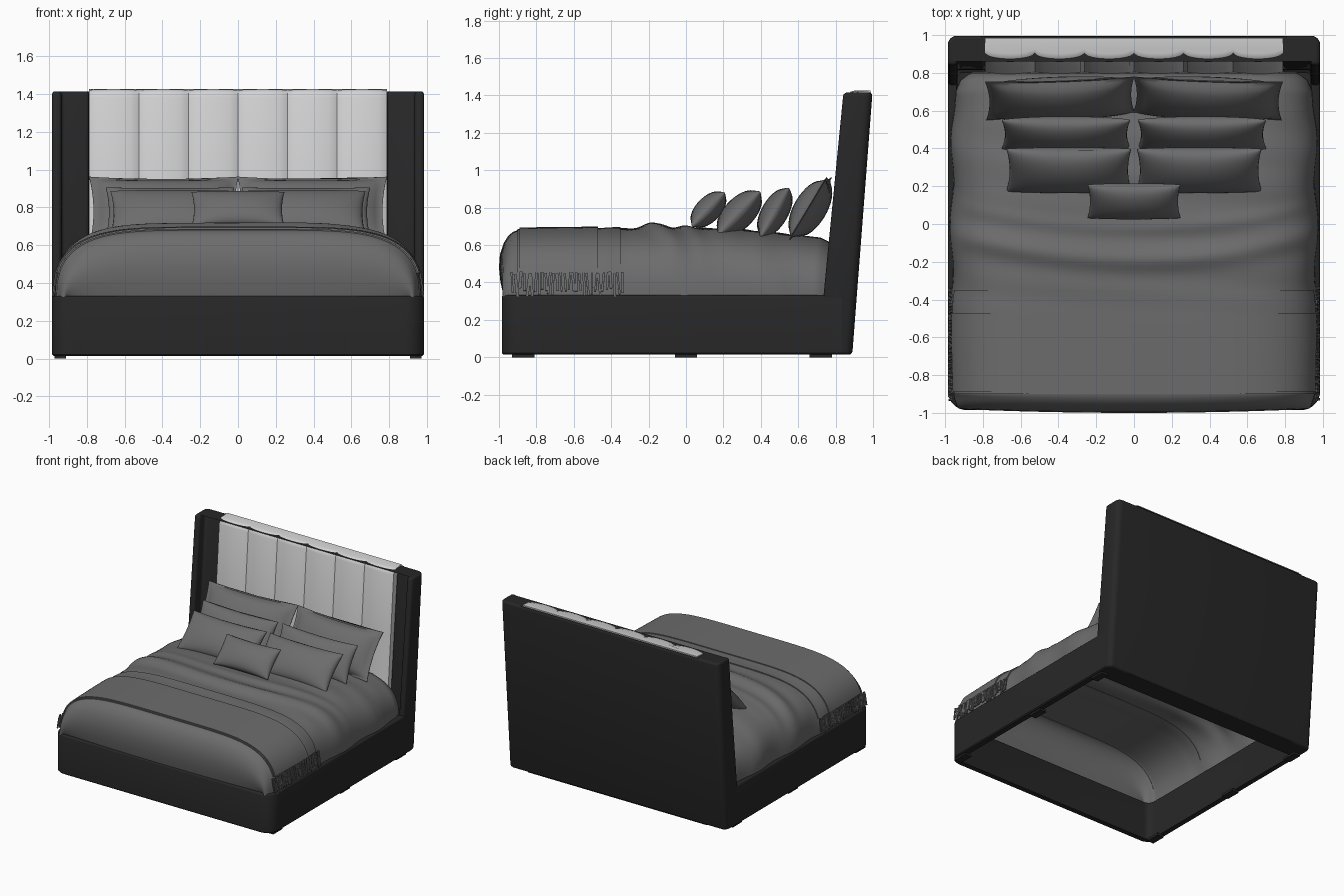
import bpy, bmesh, math, random
from mathutils import Matrix, Vector

if "Cube" in bpy.data.objects:
    bpy.data.objects.remove(bpy.data.objects["Cube"])

random.seed(4)


def material(name, r, g, b):
    m = bpy.data.materials.new(name)
    m.diffuse_color = (r, g, b, 1)
    m.use_nodes = True
    m.node_tree.nodes["Principled BSDF"].inputs["Base Color"].default_value = m.diffuse_color
    return m


DARK = material("charcoal upholstery", 0.02, 0.02, 0.02)
GREY = material("grey linen", 0.15, 0.15, 0.15)
WHITE = material("off white fabric", 0.65, 0.65, 0.65)


def finish(name, bm, mat, angle=40, bevel=0):
    bmesh.ops.recalc_face_normals(bm, faces=bm.faces[:])
    me = bpy.data.meshes.new(name)
    bm.to_mesh(me)
    bm.free()
    me.materials.append(mat)
    ob = bpy.data.objects.new(name, me)
    bpy.context.collection.objects.link(ob)
    bpy.ops.object.select_all(action='DESELECT')
    ob.select_set(True)
    bpy.context.view_layer.objects.active = ob
    if bevel:
        mod = ob.modifiers.new("soft edges", 'BEVEL')
        mod.width, mod.segments = bevel, 3
        mod.limit_method, mod.angle_limit = 'ANGLE', math.radians(40)
        bpy.ops.object.modifier_apply(modifier=mod.name)
    bpy.ops.object.shade_smooth_by_angle(angle=math.radians(angle))
    return ob


def loft(name, rows, mat, wrap=False, caps=False, loop=False, angle=40, bevel=0):
    """Skin a list of equally long point rows."""
    bm = bmesh.new()
    vs = [[bm.verts.new(p) for p in row] for row in rows]
    n, m = len(vs), len(vs[0])
    for i in range(n if loop else n - 1):
        a, b = vs[i], vs[(i + 1) % n]
        for j in range(m if wrap else m - 1):
            k = (j + 1) % m
            bm.faces.new((a[j], a[k], b[k], b[j]))
    if caps:
        bm.faces.new(vs[0])
        bm.faces.new(vs[-1])
    return finish(name, bm, mat, angle, bevel)


def interp(table, y):
    if y <= table[0][0]:
        return table[0][1]
    for (a, p), (b, q) in zip(table, table[1:]):
        if y <= b:
            t = (y - a) / (b - a)
            return p + (q - p) * t
    return table[-1][1]


# bed frame: hollow ring with rounded corners
def rounded_ring(inset, z):
    pts = []
    x, y0, y1 = 0.985 - inset, -0.985 + inset, 0.865 - inset
    for cx, cy, start, r in ((1, 1, 0, 0.03), (-1, 1, 90, 0.03),
                             (-1, -1, 180, 0.10), (1, -1, 270, 0.10)):
        r = max(r - inset, 0.01)
        px, py = cx * (x - r), (y1 - r if cy > 0 else y0 + r)
        for i in range(9):
            a = math.radians(start + 90 * i / 8)
            pts.append((px + r * math.cos(a), py + r * math.sin(a), z))
    return pts


loft("bed_frame", [rounded_ring(i, z) for i, z in
                   ((0.008, 0.015), (0, 0.023), (0, 0.32), (0.003, 0.328), (0.01, 0.332),
                    (0.045, 0.332), (0.05, 0.325), (0.05, 0.015))],
     DARK, wrap=True, loop=True)

# low feet
bm = bmesh.new()
for sx in (-1, 1):
    for y in (-0.87, 0, 0.72):
        bmesh.ops.create_cube(bm, size=1, matrix=Matrix.Translation((sx * 0.94, y, 0.01))
                              @ Matrix.Diagonal((0.06, 0.12, 0.02, 1)))
finish("feet", bm, DARK)


# headboard: leaning C-shaped shell with side wings
def back_y(z):
    return 0.888 + 0.077 * z


def headboard_ring(z):
    d = 0.185 - 0.021 * z
    half = [(0.79, 0.023), (0.79, 0.5 * d), (0.935, 0.5 * d), (0.935, d), (0.985, d)]
    for i in range(7):
        a = math.radians(90 * i / 6)
        half.append((0.94 + 0.045 * math.cos(a), 0.045 - 0.045 * math.sin(a)))
    full = half + [(-x, y) for x, y in reversed(half)]
    return [(x, back_y(z) - y, z) for x, y in full]


loft("headboard_shell", [headboard_ring(z) for z in (0.015, 1.415)], DARK,
     wrap=True, caps=True, bevel=0.018)


# channelled cushion panel, six vertical tufts
def channel_ring(z, inset):
    pts, steps, cols = [], 12, 6
    w = 0.788
    for i in range(steps * cols + 1):
        f = i / steps
        bulge = abs(math.sin(math.pi * f)) ** 0.55
        pts.append((-w + 2 * w * i / (steps * cols),
                    back_y(z) - 0.112 - 0.024 * bulge + inset, z - 0.006 * (1 - bulge) * (z > 1)))
    return pts + [(w, back_y(z) - 0.012, z), (-w, back_y(z) - 0.012, z)]


loft("headboard_cushion", [channel_ring(z, i) for z, i in
                           ((0.33, 0), (0.9, 0), (1.385, 0), (1.408, 0.006), (1.42, 0.018), (1.426, 0.04))],
     WHITE, wrap=True, caps=True)

# bedding surface: arched cross-section swept along y
TOP = [(-0.9, 0.68), (-0.45, 0.685), (-0.1, 0.692), (0.25, 0.69), (0.72, 0.64), (0.78, 0.61), (0.8, 0.56), (0.806, 0.33)]
WIDE = [(-0.9, 0.96), (-0.6, 0.968), (0.4, 0.965), (0.7, 0.945), (0.76, 0.92), (0.79, 0.88), (0.806, 0.85)]
BASE = 0.325


def section(y, zt, w, k, off=0.0):
    h = max(0, 1 - abs(k) ** 5) ** 0.4
    z = BASE + (zt + off - BASE) * h
    x = (w + off) * k
    if -0.5 < y < 0.7:          # soft folds across the top and down the drape
        env = min(1, (y + 0.5) / 0.15, (0.7 - y) / 0.2)
        ridge = 0.028 * math.exp(-((y + 0.19 - 0.14 * k * k) / 0.06) ** 2)
        ridge += 0.012 * math.exp(-((y + 0.02 - 0.12 * k * k) / 0.04) ** 2)
        z += h * env * (ridge + 0.003 * math.sin(30 * y + 3 * k))
        x += 0.010 * env * k ** 5 * math.sin(13 * y + 5 * z)
    if y < -0.9:
        y += 0.02 * k * k
    return (x, y, z)


def row(y, off=0.0, limit=90):
    n = 72
    return [section(y, interp(TOP, y), interp(WIDE, y),
                    math.sin(math.radians(limit * (2 * i / n - 1))), off) for i in range(n + 1)]


front = [(-0.975, 0.33, 0.90), (-0.992, 0.40, 0.91), (-1.0, 0.48, 0.92), (-0.995, 0.55, 0.93),
         (-0.975, 0.61, 0.94), (-0.95, 0.65, 0.95), (-0.925, 0.67, 0.956)]
rows = [[section(y, zt, w, math.sin(math.radians(2.5 * i - 90))) for i in range(73)] for y, zt, w in front]
ys = [-0.9 + 0.02 * i for i in range(82)] + [0.74, 0.76, 0.78, 0.79, 0.8, 0.806]
rows += [row(y) for y in ys]
loft("duvet", rows, GREY, angle=70)

# folded throw at the foot, two layers
for name, y0, y1, off in (("throw_lower_layer", -0.9, -0.35, 0.007),
                          ("throw_upper_layer", -0.89, -0.47, 0.014)):
    ring = [row(y0 + (y1 - y0) * i / 24, off, 80) for i in range(25)]
    ring = [row(y0, off - 0.01, 80)] + ring + [row(y1, off - 0.01, 80)]
    loft(name, ring, GREY, angle=50)

# fringe strands along both sides of the throw
bm = bmesh.new()
for sx in (-1, 1):
    y = -0.93
    while y < -0.335:
        length = random.uniform(0.09, 0.125)
        top = random.uniform(0.445, 0.46)
        bmesh.ops.create_cube(bm, size=1, matrix=Matrix.Translation((sx * 0.972, y, top - length / 2))
                              @ Matrix.Rotation(-sx * 0.15, 4, 'Y')
                              @ Matrix.Rotation(random.uniform(-0.12, 0.12), 4, 'X')
                              @ Matrix.Diagonal((0.008, random.uniform(0.009, 0.016), length, 1)))
        y += random.uniform(0.016, 0.024)
finish("throw_fringe", bm, GREY)


# pillows: pinched cushions leaning back
def pillow(name, centre, w, h, t, tilt, pinch=0.06, flange=1.0, yaw=0):
    n = 20
    mat = (Matrix.Translation(centre) @ Matrix.Rotation(math.radians(yaw), 4, 'Z')
           @ Matrix.Rotation(math.radians(-tilt), 4, 'X'))

    def point(u, v, side):
        a, b = min(1, abs(u) * flange), min(1, abs(v) * flange)
        thick = 0.002 + t / 2 * ((1 - a * a) * (1 - b * b)) ** 0.45
        return mat @ Vector((w / 2 * u * (1 - pinch * (1 - v * v)), side * thick,
                             h / 2 * v * (1 - 1.6 * pinch * (1 - u * u))))

    s = [math.sin(math.pi / 2 * (2 * i / n - 1)) for i in range(n + 1)]
    rings = [[point(u, v, -1) for u in s] + [point(u, v, 1) for u in reversed(s)] for v in s]
    loft(name, rings, GREY, wrap=True, caps=True, angle=50)


for sx, side in ((-1, "left"), (1, "right")):
    pillow("back_sham_" + side, (sx * 0.39, 0.665, 0.795), 0.79, 0.39, 0.17, 31, 0.05, 1.1, -sx * 2)
    pillow("middle_pillow_" + side, (sx * 0.36, 0.475, 0.775), 0.68, 0.30, 0.14, 30, 0.05)
    pillow("front_pillow_" + side, (sx * 0.345, 0.285, 0.77), 0.66, 0.32, 0.16, 44, 0.05)
pillow("lumbar_pillow", (0, 0.12, 0.79), 0.49, 0.25, 0.13, 44, 0.05)
